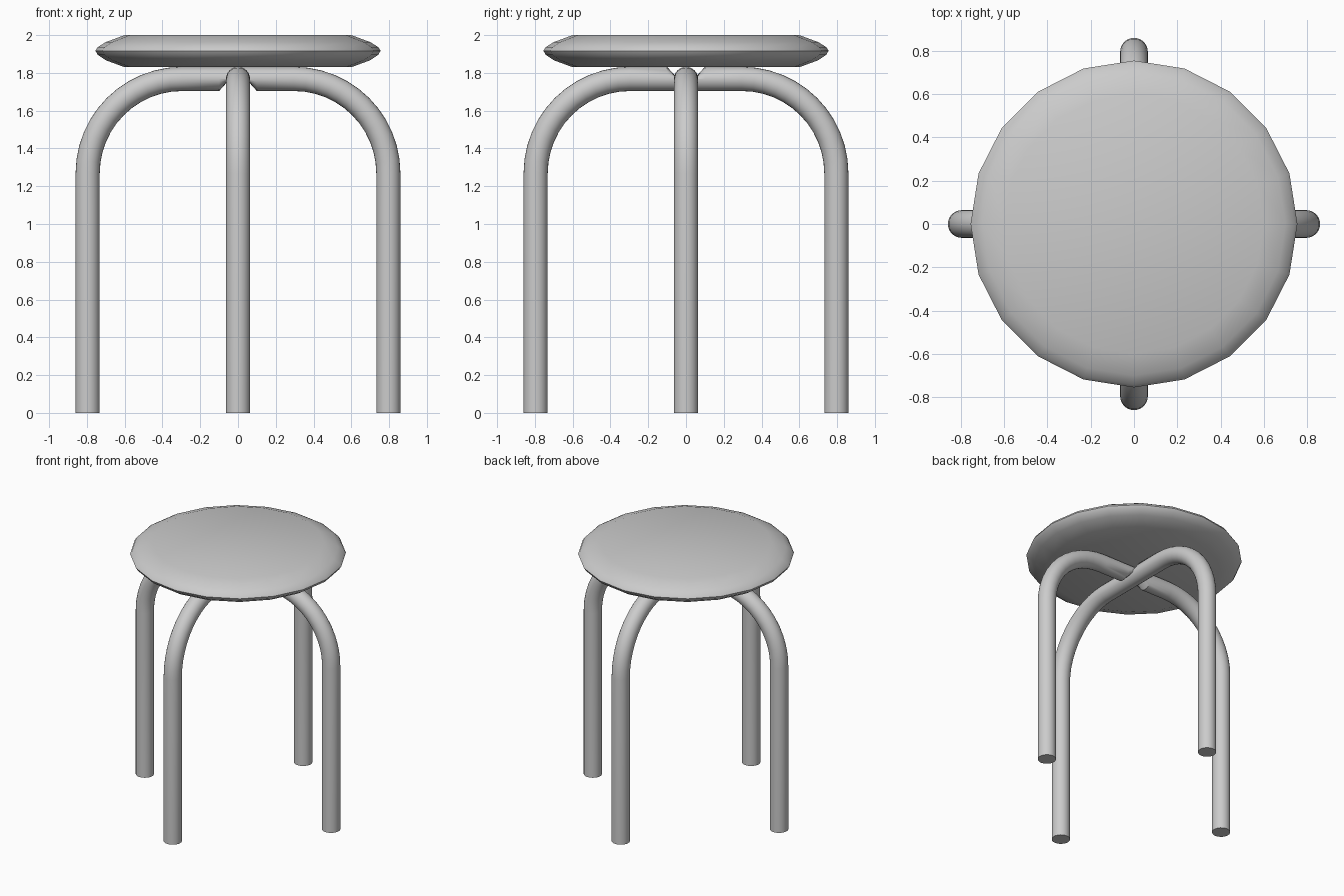
import bpy, bmesh
from math import sin, cos, pi, radians

if "Cube" in bpy.data.objects:
    bpy.data.objects.remove(bpy.data.objects["Cube"])


def finish(bm, name, angle):
    bmesh.ops.recalc_face_normals(bm, faces=bm.faces)
    mesh = bpy.data.meshes.new(name)
    bm.to_mesh(mesh)
    bm.free()
    ob = bpy.data.objects.new(name, mesh)
    bpy.context.collection.objects.link(ob)
    bpy.ops.object.select_all(action='DESELECT')
    ob.select_set(True)
    bpy.context.view_layer.objects.active = ob
    bpy.ops.object.shade_smooth_by_angle(angle=radians(angle))


def skin(rings, name, angle):
    """Bridge a list of closed rings and cap both ends."""
    bm = bmesh.new()
    loops = [[bm.verts.new(p) for p in r] for r in rings]
    n = len(loops[0])
    for a, b in zip(loops, loops[1:]):
        for i in range(n):
            j = (i + 1) % n
            bm.faces.new((a[i], a[j], b[j], b[i]))
    bm.faces.new(loops[0])
    bm.faces.new(loops[-1])
    finish(bm, name, angle)


# Seat: 20-sided cushion with a rounded rim
profile = [(0.60, 1.83), (0.70, 1.867), (0.742, 1.895), (0.755, 1.917),
           (0.742, 1.937), (0.70, 1.963), (0.60, 2.0)]
skin([[(r * cos(i * pi / 10), r * sin(i * pi / 10), z) for i in range(20)]
      for r, z in profile], "seat", 50)

# Bent tube legs: half path as (distance, height, tilt of section, pinch)
R, LEG, BEND, TOP, SIDES = 0.064, 0.796, 0.5, 1.768, 24
half = [(LEG, 0, 0, 0)]
for k in range(13):
    t = k / 12 * pi / 2
    half.append((LEG - BEND + BEND * cos(t), TOP - BEND + BEND * sin(t), t, 0))
half += [(0.10, TOP, pi / 2, 0), (0.045, TOP, pi / 2, 1)]
path = half + [(-d, z, pi - t, p) for d, z, t, p in reversed(half)]


def leg_pair(name, along_y, keep):
    """Arch tube; at the crossing only its upper (1) or lower (-1) half is kept."""
    rings = []
    for d, z, t, pinch in path:
        ring = []
        for i in range(SIDES):
            a = 2 * pi * i / SIDES
            u, side = R * cos(a), R * sin(a)
            if pinch and u * keep < 0:
                u *= 0.05
            x, h = d + u * cos(t), z + u * sin(t)
            ring.append((-side, x, h) if along_y else (x, side, h))
        rings.append(ring)
    skin(rings, name, 40)


leg_pair("side_legs", False, 1)
leg_pair("front_back_legs", True, -1)
